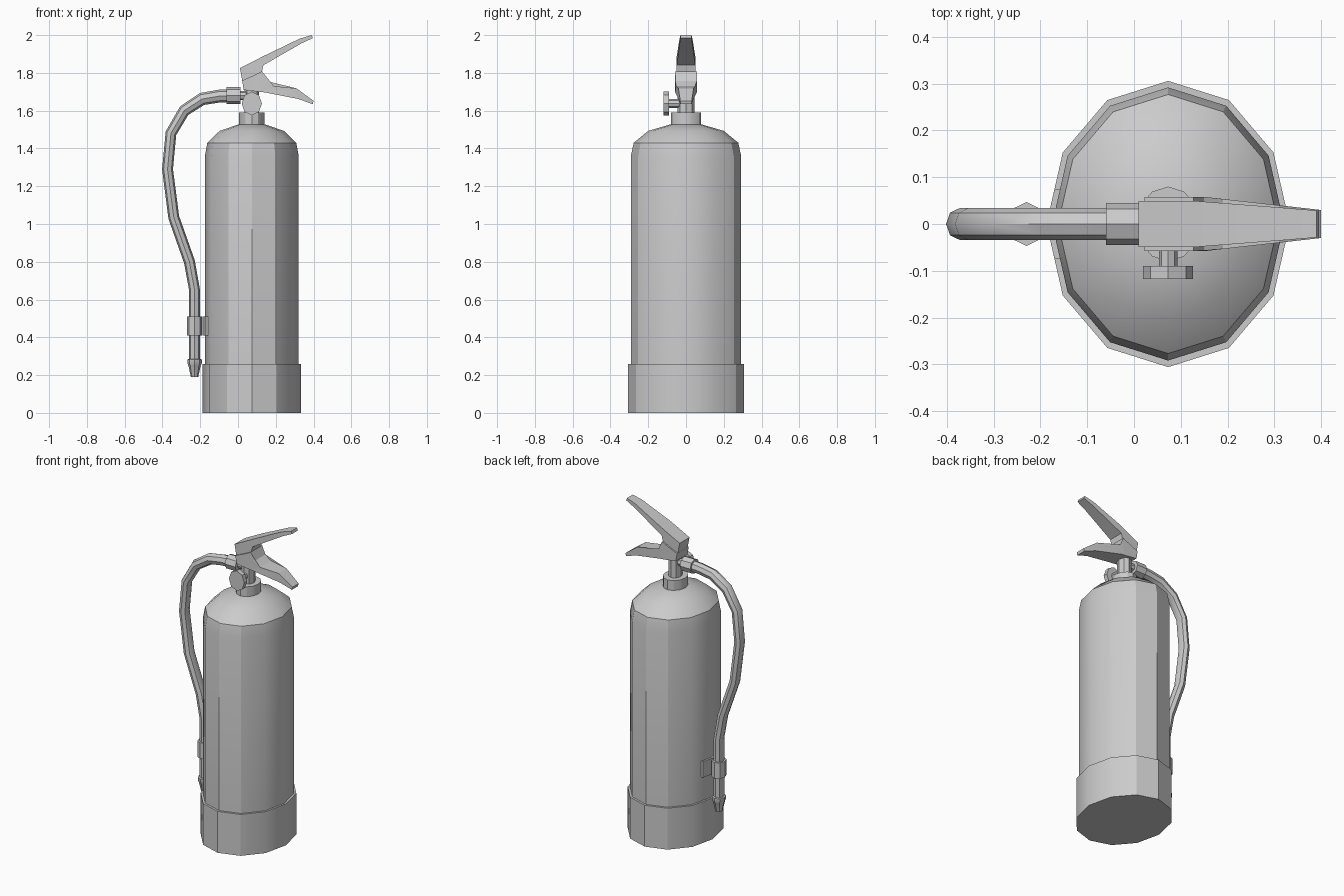
import bpy, bmesh, math
from mathutils import Vector

cube = bpy.data.objects.get("Cube")
if cube:
    bpy.data.objects.remove(cube)

CX = 0.073      # cylinder axis
SQUASH = 0.85   # round sections are narrower along x
HOSE_X = -0.23

grey = bpy.data.materials.new("plain_grey")
grey.use_nodes = True
grey.diffuse_color = (0.6, 0.6, 0.6, 1)
grey.node_tree.nodes["Principled BSDF"].inputs["Base Color"].default_value = grey.diffuse_color


def finish(name, bm, angle=30):
    bmesh.ops.recalc_face_normals(bm, faces=bm.faces)
    mesh = bpy.data.meshes.new(name)
    bm.to_mesh(mesh)
    bm.free()
    mesh.materials.append(grey)
    obj = bpy.data.objects.new(name, mesh)
    bpy.context.collection.objects.link(obj)
    bpy.ops.object.select_all(action='DESELECT')
    obj.select_set(True)
    bpy.context.view_layer.objects.active = obj
    bpy.ops.object.shade_smooth_by_angle(angle=math.radians(angle))
    return obj


def sweep(name, path, sides=8, angle=30):
    """Loft squashed rings along (point, radius) stations and cap both ends."""
    bm = bmesh.new()
    points = [Vector(p) for p, r in path]
    rings = []
    for i, (p, r) in enumerate(path):
        t = (points[min(i + 1, len(points) - 1)] - points[max(i - 1, 0)]).normalized()
        u = Vector((1, 0, 0)) if abs(t.y) > 0.9 else Vector((0, 1, 0))
        v = t.cross(u).normalized()
        ring = []
        for k in range(sides):
            a = math.tau * k / sides
            d = r * (math.cos(a) * u + math.sin(a) * v)
            d.x *= SQUASH
            ring.append(bm.verts.new(points[i] + d))
        rings.append(ring)
    for a, b in zip(rings, rings[1:]):
        for k in range(sides):
            n = (k + 1) % sides
            bm.faces.new((a[k], a[n], b[n], b[k]))
    bm.faces.new(rings[0])
    bm.faces.new(rings[-1])
    return finish(name, bm, angle)


def upright(name, x, profile, sides=12):
    return sweep(name, [((x, 0, z), r) for r, z in profile], sides)


def lever(name, outline, wide, narrow):
    """Side outline in x, z given thickness that tapers toward the tip."""
    bm = bmesh.new()
    loops = []
    for side in (-1, 1):
        loop = []
        for x, z in outline:
            t = max(0, min(1, (x - 0.15) / 0.25))
            loop.append(bm.verts.new((x, side * (wide + (narrow - wide) * t), z)))
        loops.append(loop)
    a, b = loops
    for i in range(len(outline)):
        j = (i + 1) % len(outline)
        bm.faces.new((a[i], a[j], b[j], b[i]))
    caps = [bm.faces.new(a), bm.faces.new(b)]
    bmesh.ops.triangulate(bm, faces=caps)
    return finish(name, bm, 20)


# Cylinder, foot and neck
upright("foot_ring", CX, [(0.306, 0), (0.306, 0.26), (0.288, 0.26)])
upright("cylinder_body", CX, [(0.292, 0.2), (0.292, 1.36), (0.277, 1.43)])
upright("cylinder_shoulder", CX, [(0.277, 1.43), (0.2, 1.493), (0.08, 1.528)])
upright("neck_collar", CX, [(0.08, 1.52), (0.08, 1.59)])
upright("valve_neck", CX, [(0.044, 1.58), (0.044, 1.74)], 8)

# Pressure gauge on the front of the neck
sweep("gauge_stem", [((CX, -0.02, 1.638), 0.023), ((CX, -0.095, 1.638), 0.023)])
sweep("gauge_dial", [((CX, -0.09, 1.638), 0.063), ((CX, -0.118, 1.638), 0.063)])

# Carrying handle and squeeze lever
lever("upper_lever", [(0.01, 1.825), (0.135, 1.889), (0.326, 1.981), (0.39, 2.0),
                      (0.396, 1.984), (0.337, 1.957), (0.135, 1.841), (0.125, 1.80),
                      (0.08, 1.77), (0.03, 1.72)], 0.049, 0.028)
lever("lower_handle", [(0.022, 1.76), (0.08, 1.785), (0.127, 1.808), (0.15, 1.757),
                       (0.19, 1.73), (0.31, 1.718), (0.40, 1.652), (0.396, 1.634),
                       (0.32, 1.662), (0.14, 1.697), (0.11, 1.70), (0.03, 1.71)],
      0.058, 0.03)

# Hose with its fittings
sweep("hose_link", [((0.05, 0, 1.68), 0.024), ((0, 0, 1.68), 0.024)])
sweep("hose_ferrule", [((0.012, 0, 1.68), 0.045), ((-0.06, 0, 1.68), 0.045)])
hose_path = [(-0.03, 1.68), (-0.1, 1.677), (-0.19, 1.662), (-0.285, 1.6), (-0.355, 1.48),
             (-0.373, 1.29), (-0.34, 1.035), (-0.257, 0.80), (HOSE_X, 0.65), (HOSE_X, 0.26)]
sweep("hose", [((x, 0, z), 0.034) for x, z in hose_path], 8, 40)
upright("nozzle", HOSE_X, [(0.034, 0.285), (0.045, 0.283), (0.045, 0.262),
                           (0.038, 0.25), (0.023, 0.19)], 8)

# Hose clip: ring around the hose and a bent plate against the cylinder
upright("clip_ring", HOSE_X, [(0.047, 0.41), (0.047, 0.51)], 8)
bm = bmesh.new()
half = [(-0.187, 0), (-0.17, 0.075), (-0.155, 0.075)]
plan = half + [(-0.17, 0)] + [(x, -y) for x, y in reversed(half[1:])]
face = bm.faces.new([bm.verts.new((x, y, 0.41)) for x, y in plan])
top = bmesh.ops.extrude_face_region(bm, geom=[face])["geom"]
bmesh.ops.translate(bm, vec=(0, 0, 0.1), verts=[v for v in top if isinstance(v, bmesh.types.BMVert)])
finish("clip_plate", bm)
